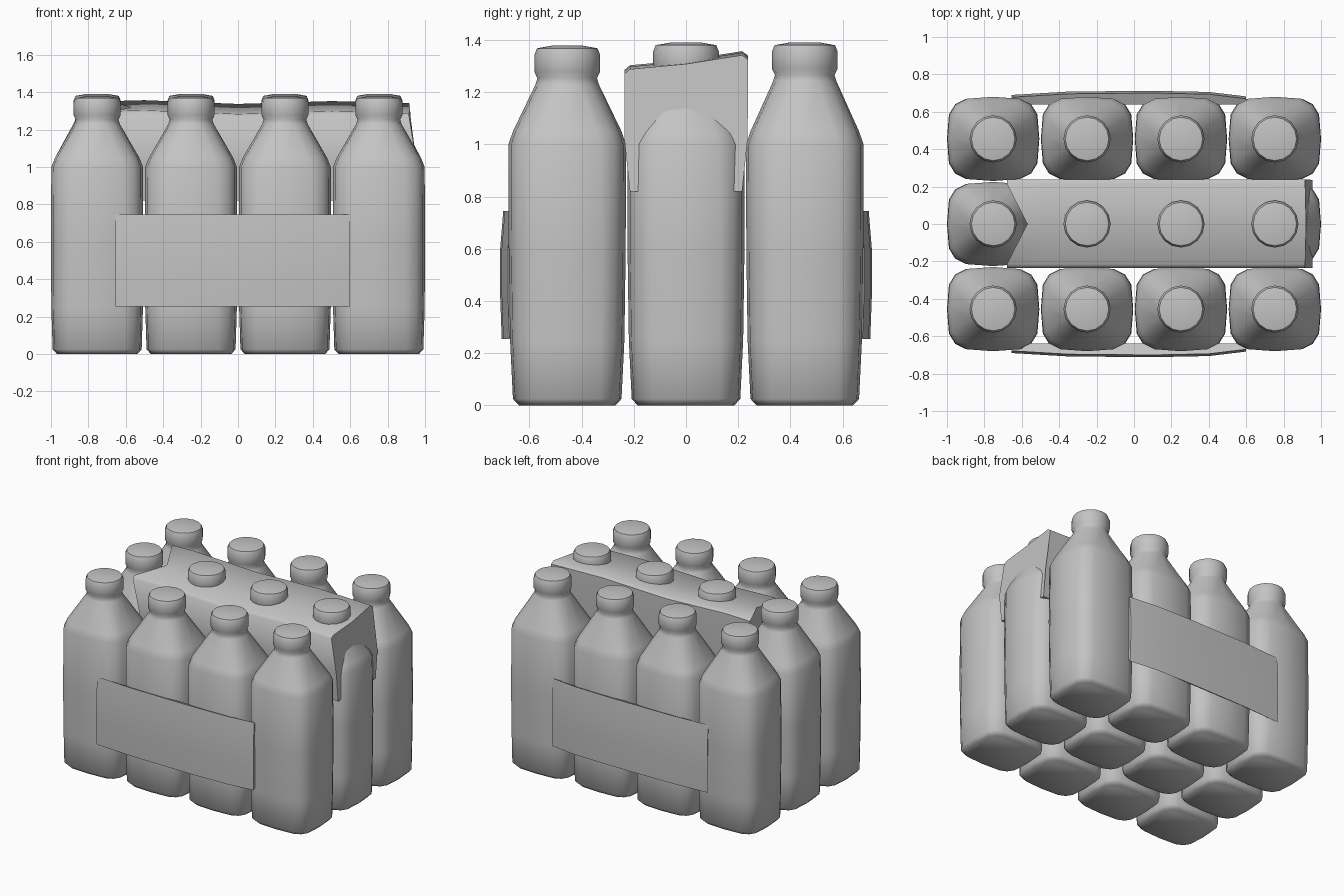
import bpy, bmesh, math

cube = bpy.data.objects.get("Cube")
if cube:
    bpy.data.objects.remove(cube, do_unlink=True)

# One plain grey for the whole pack
grey = bpy.data.materials.new("plain grey")
grey.use_nodes = True
colour = (0.55, 0.55, 0.55, 1)
grey.diffuse_color = colour
grey.node_tree.nodes["Principled BSDF"].inputs["Base Color"].default_value = colour


def loft(name, rings, angle=45):
    """Skin a closed solid through rings with equal point counts."""
    bm = bmesh.new()
    loops = [[bm.verts.new(p) for p in ring] for ring in rings]
    count = len(loops[0])
    for a, b in zip(loops, loops[1:]):
        for i in range(count):
            j = (i + 1) % count
            bm.faces.new((a[i], a[j], b[j], b[i]))
    bm.faces.new(loops[0])
    bm.faces.new(loops[-1])
    bmesh.ops.recalc_face_normals(bm, faces=bm.faces)
    mesh = bpy.data.meshes.new(name)
    bm.to_mesh(mesh)
    bm.free()
    mesh.materials.append(grey)
    obj = bpy.data.objects.new(name, mesh)
    bpy.context.collection.objects.link(obj)
    bpy.ops.object.select_all(action='DESELECT')
    obj.select_set(True)
    bpy.context.view_layer.objects.active = obj
    bpy.ops.object.shade_smooth_by_angle(angle=math.radians(angle))
    return obj


def power(v, n):
    return math.copysign(abs(v) ** (2 / n), v)


def rounded_ring(cx, cy, z, rx, ry, n, sides=16):
    """Ring between a circle (n = 2) and a rounded square (larger n)."""
    angles = [math.tau * i / sides for i in range(sides)]
    return [(cx + rx * power(math.cos(a), n), cy + ry * power(math.sin(a), n), z)
            for a in angles]


# Bottle outline: height, half width, half depth, squareness
BODY = [
    (0.0, 0.215, 0.185, 4), (0.025, 0.238, 0.208, 4),
    (0.25, 0.245, 0.219, 3.6), (0.6, 0.247, 0.224, 3.6),
    (1.0, 0.245, 0.225, 3.4), (1.05, 0.225, 0.208, 3.2),
    (1.24, 0.122, 0.122, 2), (1.265, 0.114, 0.114, 2),
    (1.29, 0.126, 0.126, 2), (1.355, 0.126, 0.126, 2),
    (1.38, 0.116, 0.116, 2), (1.39, 0.06, 0.06, 2),
]

# Twelve bottles in three rows of four
for row, (y, drop) in enumerate([(-0.455, 0.012), (0, 0), (0.455, 0)]):
    for col in range(4):
        x = -0.753 + 0.502 * col
        rings = [rounded_ring(x, y, z - (drop if z > 1.2 else 0), rx, ry, n)
                 for z, rx, ry, n in BODY]
        loft(f"bottle_{row + 1}_{col + 1}", rings, 50)


# Side labels bowed across the front and back
def label(name, side):
    rings = []
    for x, d in [(-0.655, 0.69), (-0.35, 0.708), (0.1, 0.712), (0.4, 0.706), (0.6, 0.682)]:
        section = [(0.64, 0.72), (d - 0.012, 0.745), (d, 0.6),
                   (d, 0.42), (d - 0.006, 0.255), (0.64, 0.3)]
        inset = 0.04 if x < -0.6 else 0
        rings.append([(x + (inset if y == 0.64 else 0), side * y, z) for y, z in section])
    loft(name, rings, 40)


label("front_label", -1)
label("back_label", 1)

# Wrap draped over the middle row, tilted up toward the back
wrap_rings = []
for edge, middle, low, lift in [(-0.68, -0.57, -0.62, 0.0), (-0.5, -0.47, -0.5, 0.005),
                                (0.0, 0.0, 0.0, -0.015), (0.5, 0.5, 0.5, 0.0),
                                (0.915, 0.92, 0.955, -0.01)]:
    wrap_rings.append([
        (low, -0.215, 0.82), (low, -0.236, 1.02),
        (edge, -0.236, 1.28 + lift), (edge, -0.215, 1.298 + lift),
        (middle, 0.0, 1.318 + lift),
        (edge, 0.215, 1.352 + lift), (edge, 0.238, 1.335 + lift),
        (low, 0.236, 1.02), (low, 0.215, 0.82),
    ])
loft("top_wrap", wrap_rings, 50)
